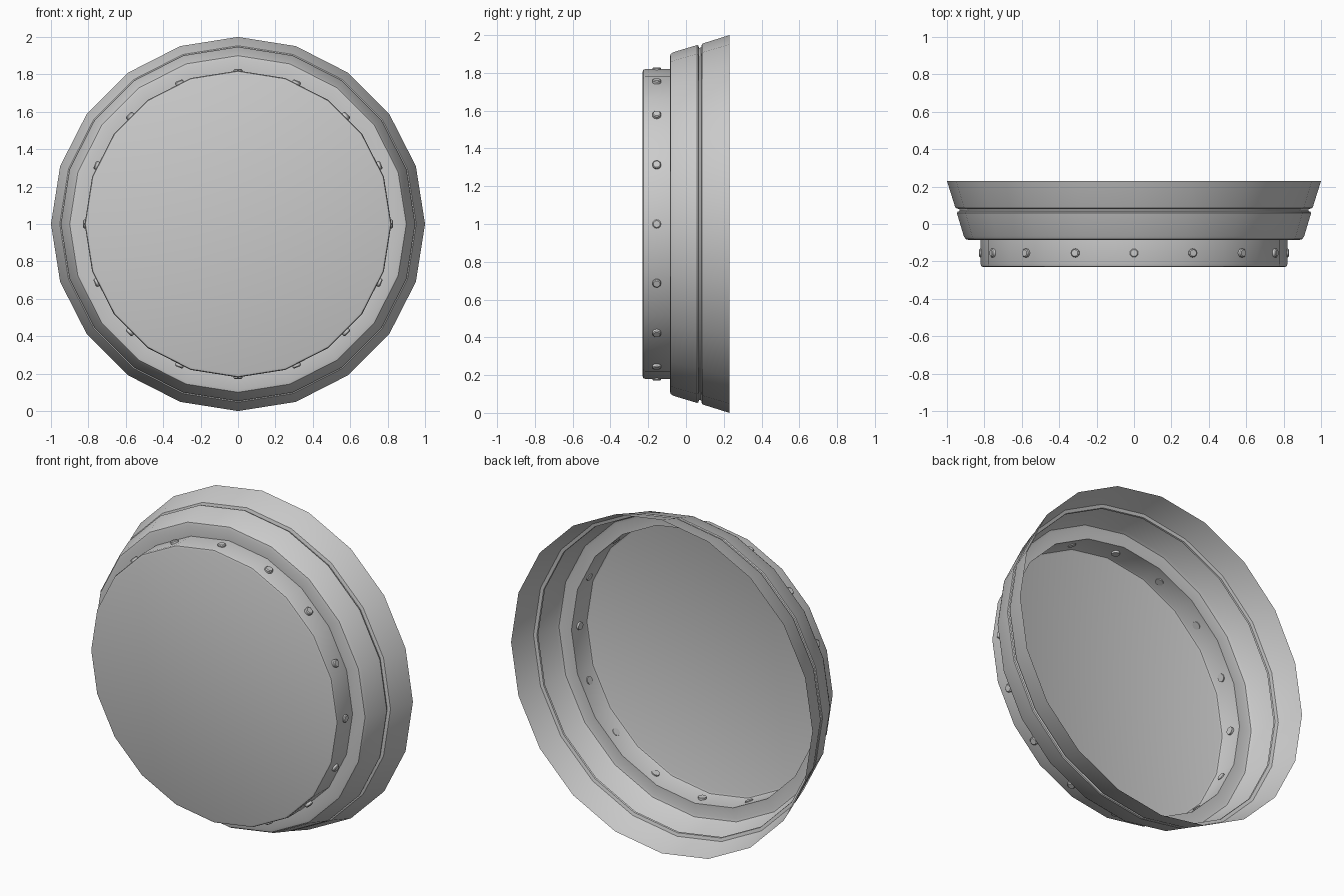
import bpy, bmesh
from math import cos, sin, radians, pi
from mathutils import Matrix

if "Cube" in bpy.data.objects:
    bpy.data.objects.remove(bpy.data.objects["Cube"])

SIDES, RIVETS, CZ = 20, 16, 1.0


def finish(name, bm, angle=35):
    bmesh.ops.recalc_face_normals(bm, faces=bm.faces[:])
    me = bpy.data.meshes.new(name)
    bm.to_mesh(me)
    bm.free()
    ob = bpy.data.objects.new(name, me)
    bpy.context.collection.objects.link(ob)
    bpy.ops.object.select_all(action='DESELECT')
    ob.select_set(True)
    bpy.context.view_layer.objects.active = ob
    bpy.ops.object.shade_smooth_by_angle(angle=radians(angle))
    return ob


# Cup shell: (radius, y) profile turned about the y axis, open at the back
profile = [(0.805, -0.23), (0.816, -0.226), (0.82, -0.215), (0.82, -0.085),
           (0.885, -0.085), (0.9, -0.081), (0.91, -0.065), (0.947, 0.058),
           (0.944, 0.065), (0.932, 0.07), (0.934, 0.08), (0.953, 0.085),
           (0.957, 0.093), (1.0, 0.23)]
bm = bmesh.new()
rings = []
for r, y in profile:
    rings.append([bm.verts.new((r * cos(2 * pi * i / SIDES), y,
                                CZ + r * sin(2 * pi * i / SIDES)))
                  for i in range(SIDES)])
for a, b in zip(rings, rings[1:]):
    for i in range(SIDES):
        j = (i + 1) % SIDES
        bm.faces.new((a[i], a[j], b[j], b[i]))
bm.faces.new(rings[0])
shell = finish("cup_shell", bm)
# keep the outside of the open shell facing outwards
if shell.data.polygons[-1].normal.y > 0:
    shell.data.flip_normals()

# Rivets around the front collar
bm = bmesh.new()
for k in range(RIVETS):
    place = (Matrix.Translation((0, 0, CZ))
             @ Matrix.Rotation(2 * pi * k / RIVETS, 4, 'Y')
             @ Matrix.Translation((0, -0.155, 0.0)))
    loops = []
    for r, h in ((0.023, 0.806), (0.023, 0.824), (0.018, 0.829)):
        loops.append([bm.verts.new(place @ Matrix.Translation((r * cos(2 * pi * i / 12), r * sin(2 * pi * i / 12), h)).to_translation())
                      for i in range(12)])
    for a, b in zip(loops, loops[1:]):
        for i in range(12):
            j = (i + 1) % 12
            bm.faces.new((a[i], a[j], b[j], b[i]))
    bm.faces.new(loops[-1])
    bm.faces.new(loops[0][::-1])
finish("collar_rivets", bm)
